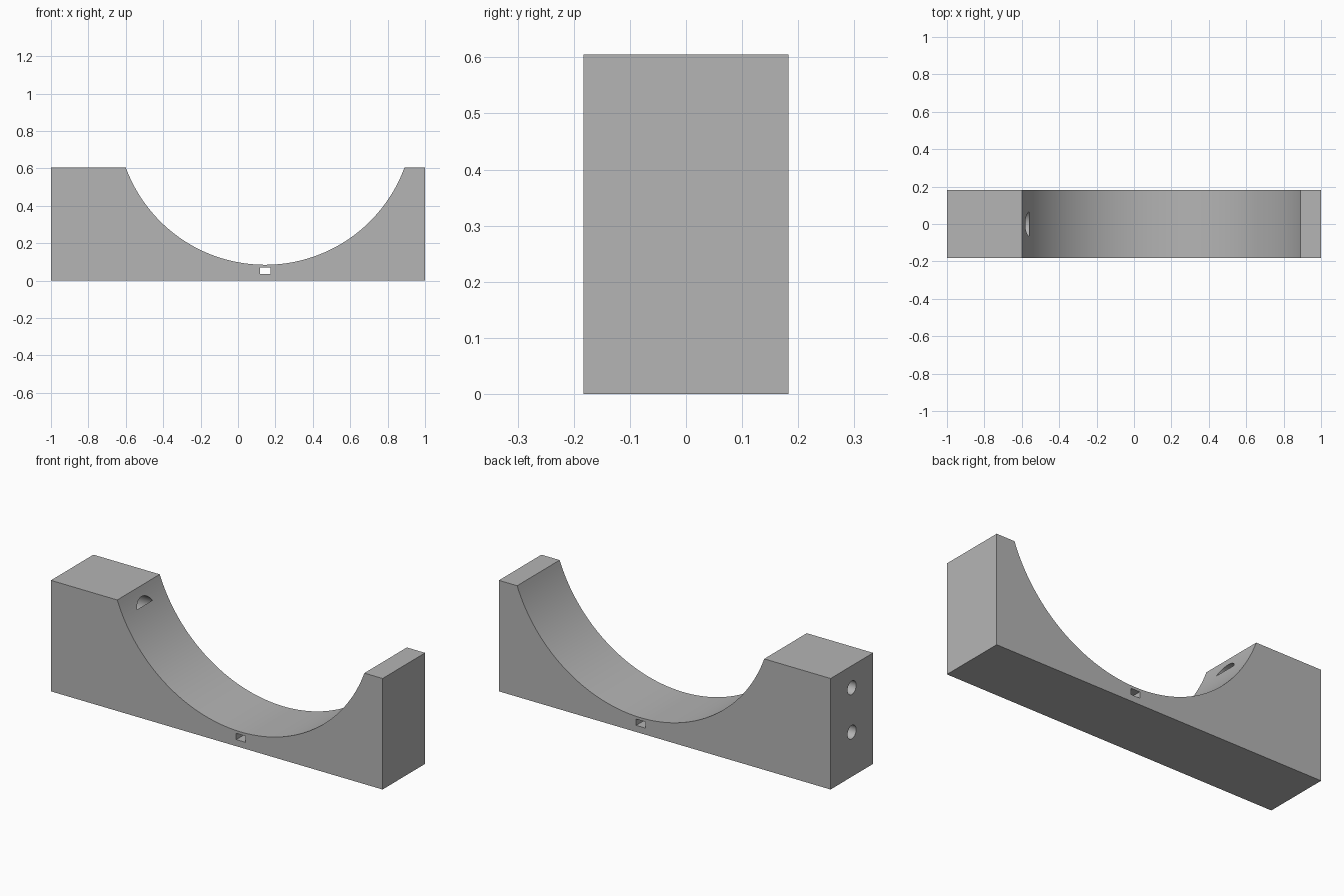
import bpy, bmesh, math
from mathutils import Matrix

if "Cube" in bpy.data.objects:
    bpy.data.objects.remove(bpy.data.objects["Cube"], do_unlink=True)

HALF_DEPTH, HEIGHT = 0.183, 0.605
ARC_X, ARC_HALF, ARC_BOTTOM = 0.145, 0.745, 0.085

grey = bpy.data.materials.new("plain grey")
grey.use_nodes = True
colour = (0.46, 0.46, 0.46, 1)
grey.diffuse_color = colour
grey.node_tree.nodes["Principled BSDF"].inputs["Base Color"].default_value = colour


def make_object(name, bm):
    bmesh.ops.recalc_face_normals(bm, faces=bm.faces)
    mesh = bpy.data.meshes.new(name)
    bm.to_mesh(mesh)
    bm.free()
    mesh.materials.append(grey)
    obj = bpy.data.objects.new(name, mesh)
    bpy.context.collection.objects.link(obj)
    return obj


def cylinder_x(name, x0, x1, z, radius):
    bm = bmesh.new()
    place = Matrix.Translation(((x0 + x1) / 2, 0, z)) @ Matrix.Rotation(math.pi / 2, 4, "Y")
    bmesh.ops.create_cone(bm, cap_ends=True, segments=48, radius1=radius,
                          radius2=radius, depth=x1 - x0, matrix=place)
    return make_object(name, bm)


def box(name, centre, size):
    bm = bmesh.new()
    place = Matrix.Translation(centre) @ Matrix.Diagonal((*size, 1))
    bmesh.ops.create_cube(bm, size=1, matrix=place)
    return make_object(name, bm)


def cut(target, cutter):
    cutter.hide_render = True
    mod = target.modifiers.new("cut", "BOOLEAN")
    mod.operation, mod.solver, mod.object = "DIFFERENCE", "EXACT", cutter
    bpy.context.view_layer.objects.active = target
    bpy.ops.object.modifier_apply(modifier=mod.name)
    bpy.data.objects.remove(cutter, do_unlink=True)


# Cradle block: side profile with a round trough, extruded through the depth
sag = HEIGHT - ARC_BOTTOM
radius = (ARC_HALF ** 2 + sag ** 2) / (2 * sag)
centre_z = ARC_BOTTOM + radius
sweep = math.asin(ARC_HALF / radius)
steps = 96
profile = [(1, HEIGHT), (1, 0), (-1, 0), (-1, HEIGHT)]
for i in range(steps + 1):
    a = -sweep + 2 * sweep * i / steps
    profile.append((ARC_X + radius * math.sin(a), centre_z - radius * math.cos(a)))

bm = bmesh.new()
face = bm.faces.new([bm.verts.new((x, -HALF_DEPTH, z)) for x, z in profile])
extruded = bmesh.ops.extrude_face_region(bm, geom=[face])
bmesh.ops.translate(bm, vec=(0, 2 * HALF_DEPTH, 0),
                    verts=[v for v in extruded["geom"] if isinstance(v, bmesh.types.BMVert)])
block = make_object("cradle_block", bm)

# Strap slot under the trough
cut(block, box("slot_cutter", (ARC_X, 0, 0.053), (0.055, 1, 0.034)))

# Two screw holes in the thick end, each opening into a wider inner pocket
for z in (0.485, 0.243):
    cut(block, cylinder_x("bore_cutter", -1.1, -0.8, z, 0.037))
    cut(block, cylinder_x("pocket_cutter", -0.85, -0.562, z, 0.074))

# Smooth curved walls, sharp corners
bpy.ops.object.select_all(action="DESELECT")
block.select_set(True)
bpy.context.view_layer.objects.active = block
bpy.ops.object.shade_smooth_by_angle(angle=math.radians(25))
